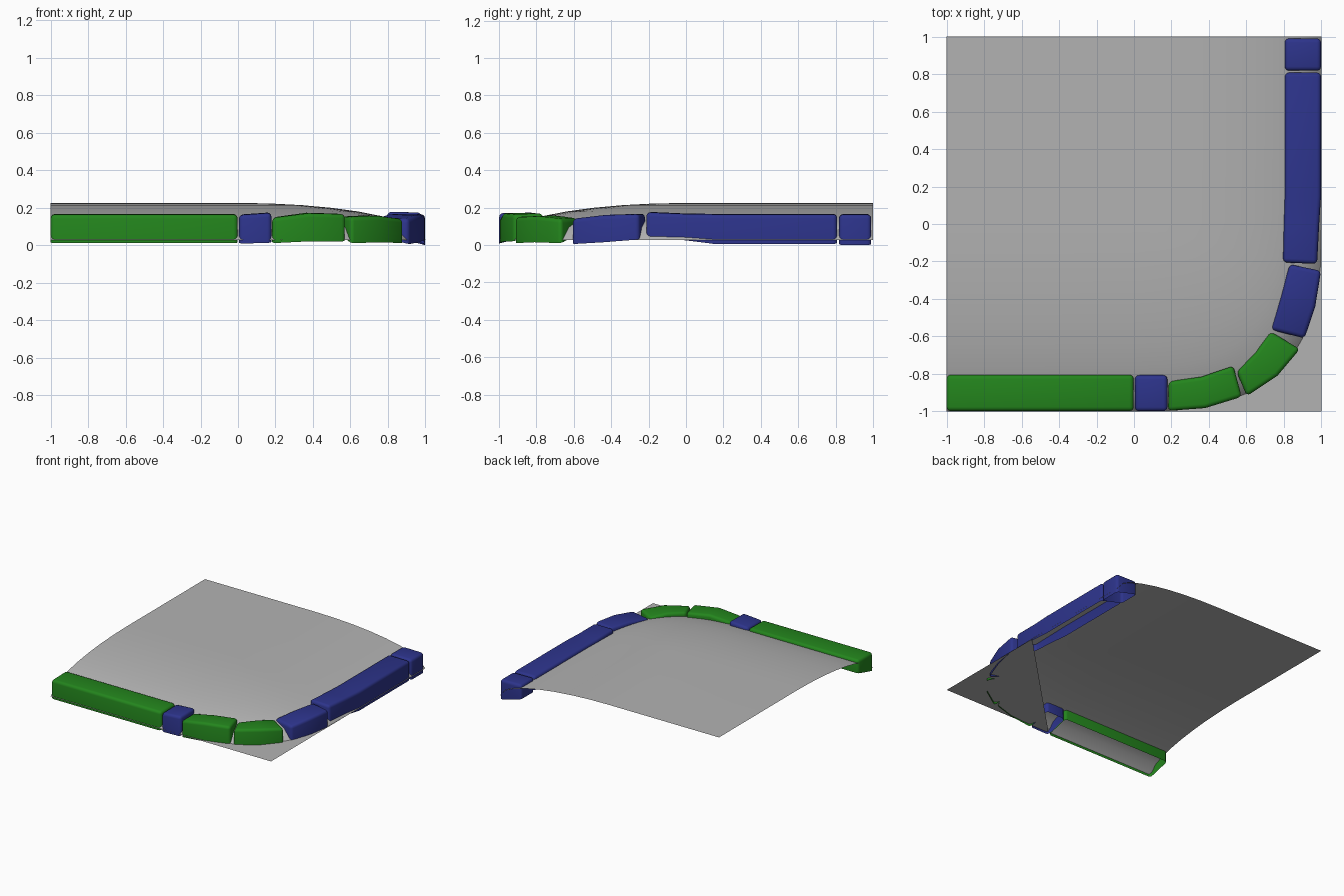
import bpy, bmesh
from math import sin, cos, pi, radians

if "Cube" in bpy.data.objects:
    bpy.data.objects.remove(bpy.data.objects["Cube"])


def material(name, rgb):
    m = bpy.data.materials.new(name)
    m.diffuse_color = (*rgb, 1)
    m.use_nodes = True
    m.node_tree.nodes["Principled BSDF"].inputs["Base Color"].default_value = m.diffuse_color
    return m


GREEN = material("green", (0.017, 0.235, 0.012))
BLUE = material("blue", (0.026, 0.034, 0.26))
GREY = material("grey", (0.45, 0.45, 0.45))


def finish(name, bm, mat=None, angle=40):
    me = bpy.data.meshes.new(name)
    bm.to_mesh(me)
    bm.free()
    ob = bpy.data.objects.new(name, me)
    bpy.context.collection.objects.link(ob)
    if mat:
        me.materials.append(mat)
    bpy.ops.object.select_all(action='DESELECT')
    bpy.context.view_layer.objects.active = ob
    ob.select_set(True)
    bpy.ops.object.shade_smooth_by_angle(angle=radians(angle))
    return ob


# Domed sheet: rounded-corner rings around the back left plateau
def ring(r, arc=12, n=2.78):
    pts = [(-1, -r), (-0.5, -r)]
    for i in range(arc + 1):
        a = i / arc * pi / 2
        pts.append((r * max(sin(a), 0) ** (2 / n), -r * max(cos(a), 0) ** (2 / n)))
    return pts + [(r, 0.5), (r, 1)]


bm = bmesh.new()
rows = []
for deg in (0, 10, 20, 30, 40, 50, 60, 70, 90):
    a = radians(deg)
    z = 0.028 + 0.197 * cos(a)
    rows.append([bm.verts.new((x, y, z)) for x, y in ring(sin(a))])
for r0, r1 in zip(rows, rows[1:]):
    for i in range(len(r0) - 1):
        bm.faces.new((r0[i], r1[i], r1[i + 1], r0[i + 1]))
bm.faces.new([bm.verts.new(p) for p in
              ((-1, 0, .225), (-.5, 0, .225), (0, 0, .225), (0, .5, .225), (0, 1, .225), (-1, 1, .225))])
bmesh.ops.remove_doubles(bm, verts=bm.verts, dist=1e-4)
finish("domed_ground", bm, GREY)

# Flat corner triangle under the rounded corner
bm = bmesh.new()
bm.faces.new([bm.verts.new(p) for p in ((0, -1, .028), (1, -1, .028), (1, 0, .028))])
finish("flat_corner", bm, GREY)


# Border blocks: open underneath, lofted through (outer, inner, bottom, top) stations
def block(name, mat, stations):
    bm = bmesh.new()
    rows = []
    for (ox, oy), (ix, iy), lo, hi in stations:
        rows.append([bm.verts.new(p) for p in
                     ((ox, oy, lo), (ox, oy, hi), (ix, iy, hi + .003), (ix, iy, lo + .05))])
    for a, b in zip(rows, rows[1:]):
        for i in range(3):
            bm.faces.new((a[i], b[i], b[i + 1], a[i + 1]))
    bm.faces.new(rows[0])
    bm.faces.new(rows[-1][::-1])
    bmesh.ops.recalc_face_normals(bm, faces=bm.faces)
    sharp = [e for e in bm.edges if len(e.link_faces) == 2 and e.calc_face_angle() > 0.8]
    bmesh.ops.bevel(bm, geom=sharp, offset=0.022, segments=3, profile=0.5, affect='EDGES')
    finish(name, bm, mat, 50)


block("front_long_block", GREEN, [
    ((-1, -.998), (-1, -.805), .01, .163), ((-.002, -.998), (-.002, -.805), .01, .163)])
block("front_short_block", BLUE, [
    ((.005, -.999), (.005, -.807), .008, .16), ((.178, -.999), (.178, -.807), .012, .172)])
block("corner_block_1", GREEN, [
    ((.182, -.997), (.185, -.84), .01, .145), ((.38, -.982), (.36, -.815), .02, .17),
    ((.575, -.922), (.53, -.757), .02, .165)])
block("corner_block_2", GREEN, [
    ((.602, -.918), (.548, -.79), .01, .15), ((.765, -.81), (.65, -.685), .015, .155),
    ((.885, -.668), (.728, -.573), .01, .14)])
block("corner_block_3", BLUE, [
    ((.91, -.61), (.73, -.565), .005, .14), ((.967, -.44), (.785, -.39), .015, .16),
    ((.998, -.25), (.83, -.215), .03, .165)])
block("right_long_block", BLUE, [
    ((.977, -.213), (.795, -.205), .04, .175), ((.988, 0), (.8, 0), .025, .166),
    ((.998, .15), (.805, .15), .006, .164), ((.998, .808), (.805, .808), .006, .164)])
block("right_end_block", BLUE, [
    ((.998, .818), (.805, .818), 0, .163), ((.998, .99), (.805, .99), 0, .163)])
